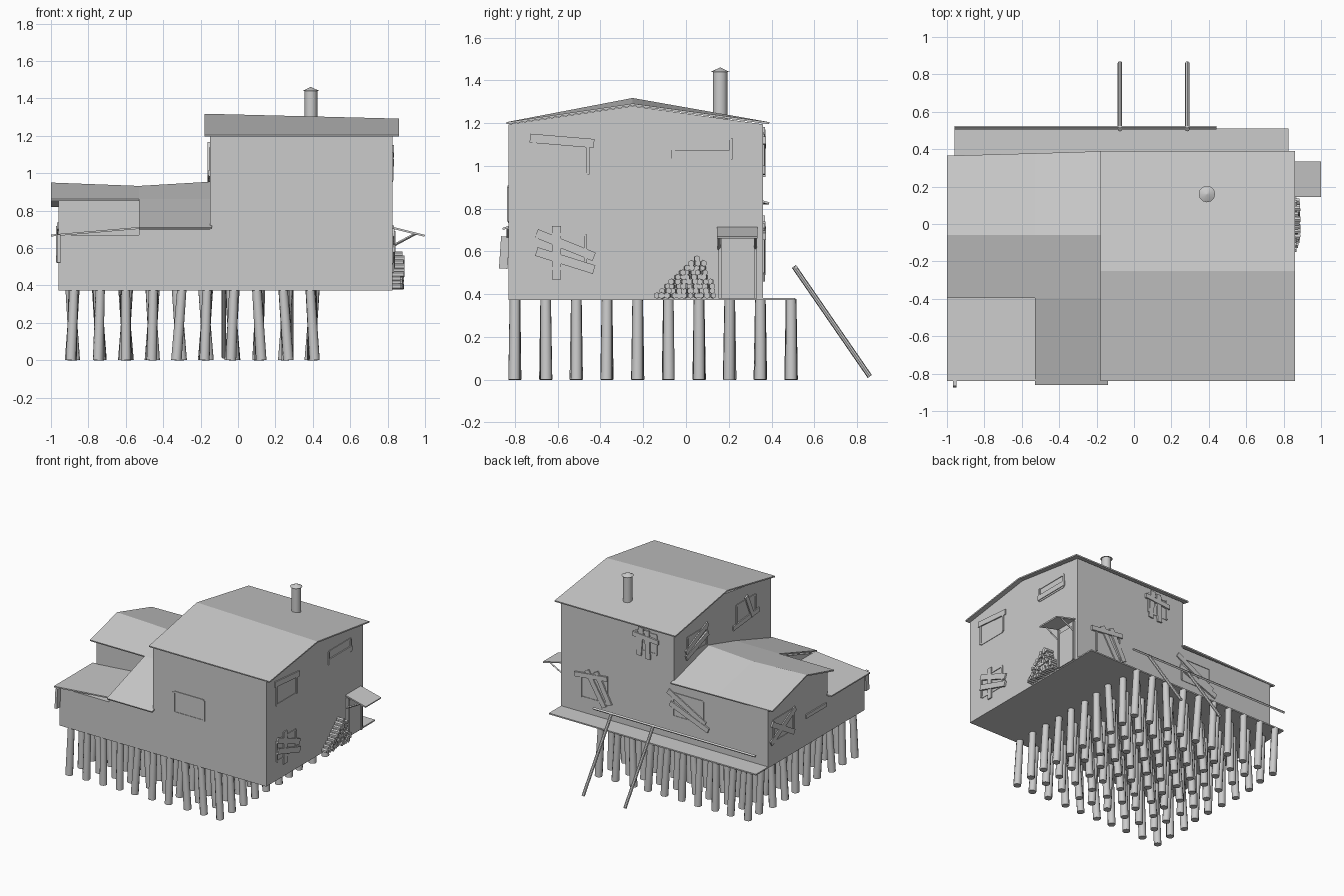
import bpy, bmesh, math, random
from mathutils import Vector, Matrix

random.seed(4)
if "Cube" in bpy.data.objects:
    bpy.data.objects.remove(bpy.data.objects["Cube"], do_unlink=True)

grey = bpy.data.materials.new("plain grey")
grey.use_nodes = True
colour = (0.6, 0.6, 0.6, 1)
grey.diffuse_color = colour
grey.node_tree.nodes["Principled BSDF"].inputs["Base Color"].default_value = colour


def finish(name, bm, smooth=False):
    bmesh.ops.recalc_face_normals(bm, faces=bm.faces)
    mesh = bpy.data.meshes.new(name)
    bm.to_mesh(mesh)
    bm.free()
    mesh.materials.append(grey)
    obj = bpy.data.objects.new(name, mesh)
    bpy.context.collection.objects.link(obj)
    if smooth:
        bpy.context.view_layer.objects.active = obj
        obj.select_set(True)
        bpy.ops.object.shade_smooth_by_angle(angle=math.radians(40))
        obj.select_set(False)
    return obj


def box(name, x, y, z):
    bm = bmesh.new()
    bmesh.ops.create_cube(bm, size=1)
    for v in bm.verts:
        v.co = [r[0] + (c + 0.5) * (r[1] - r[0]) for r, c in zip((x, y, z), v.co)]
    return finish(name, bm)


def block(name, x0, x1, profile):
    """Solid with a (y, z) outline swept along x."""
    bm = bmesh.new()
    face = bm.faces.new([bm.verts.new((x0, y, z)) for y, z in profile])
    out = bmesh.ops.extrude_face_region(bm, geom=[face])
    verts = [g for g in out["geom"] if isinstance(g, bmesh.types.BMVert)]
    bmesh.ops.translate(bm, verts=verts, vec=(x1 - x0, 0, 0))
    return finish(name, bm)


def sheet(name, rows, thick):
    """Thin roof through rows of points, hanging down by its thickness."""
    bm = bmesh.new()
    grid = [[bm.verts.new(p) for p in row] for row in rows]
    for a, b in zip(grid, grid[1:]):
        for i in range(len(a) - 1):
            bm.faces.new((a[i], b[i], b[i + 1], a[i + 1]))
    obj = finish(name, bm)
    if obj.data.polygons[0].normal.z < 0:
        obj.data.flip_normals()
    mod = obj.modifiers.new("thickness", "SOLIDIFY")
    mod.thickness, mod.offset = thick, -1
    return obj


def add_rod(bm, a, b, r, sides, r2=None):
    a, b = Vector(a), Vector(b)
    turn = (b - a).to_track_quat("Z", "Y").to_matrix().to_4x4()
    bmesh.ops.create_cone(bm, cap_ends=True, segments=sides, radius1=r,
                          radius2=r if r2 is None else r2, depth=(b - a).length,
                          matrix=Matrix.Translation((a + b) / 2) @ turn)


def planks(name, axis, at, out, items):
    """Boards on a wall; each item is (u0, z0, u1, z1, width)."""
    bm = bmesh.new()
    for i, (u0, z0, u1, z1, w) in enumerate(items):
        d = Vector((u1 - u0, z1 - z0))
        n = Vector((-d.y, d.x)).normalized() * w / 2
        ring = [(u0 + n.x, z0 + n.y), (u1 + n.x, z1 + n.y),
                (u1 - n.x, z1 - n.y), (u0 - n.x, z0 - n.y)]
        loops = []
        for depth in (at - out * 0.01, at + out * (0.009 + 0.003 * i)):
            loops.append([bm.verts.new((depth, u, z) if axis == "x" else (u, depth, z))
                          for u, z in ring])
        for loop in loops:
            bm.faces.new(loop)
        for k in range(4):
            j = (k + 1) % 4
            bm.faces.new((loops[0][k], loops[0][j], loops[1][j], loops[1][k]))
    return finish(name, bm)


def frame(name, axis, at, out, u0, u1, z0, z1, w=0.015):
    """Four thin window casings."""
    return planks(name, axis, at, out * 0.4, [
        (u0, z0, u1, z0, w), (u0, z1, u1, z1, w), (u0, z0, u0, z1, w), (u1, z0, u1, z1, w)])


# House walls
block("main_house", -0.15, 0.825, [(-0.83, 0.38), (0.36, 0.38), (0.36, 1.195),
                                   (-0.25, 1.28), (-0.83, 1.195)])
block("wing_back", -0.96, -0.14, [(-0.37, 0.38), (0.36, 0.38), (0.36, 0.82),
                                  (-0.06, 0.925), (-0.37, 0.855)])
block("wing_front", -0.53, -0.14, [(-0.83, 0.38), (-0.3, 0.38), (-0.3, 0.86),
                                   (-0.4, 0.84), (-0.83, 0.7)])
block("lean_to", -0.96, -0.52, [(-0.83, 0.38), (-0.36, 0.38), (-0.36, 0.67), (-0.83, 0.67)])
box("deck", (-0.96, 0.825), (-0.83, 0.51), (0.373, 0.383))

# Roofs
sheet("main_roof", [[(x, -0.84, 1.205), (x, -0.25, top), (x, 0.39, 1.205)]
                    for x, top in ((-0.18, 1.318), (0.86, 1.292))], 0.01)
sheet("wing_roof", [[(x, -0.395, 0.862), (x, -0.06, top), (x, back, 0.83)]
                    for x, top, back in ((-1, 0.95, 0.365), (-0.53, 0.932, 0.378),
                                         (-0.14, 0.955, 0.39))], 0.01)
sheet("wing_front_roof", [[(x, -0.86, 0.71), (x, -0.395, 0.862)] for x in (-0.53, -0.14)], 0.01)
sheet("lean_to_roof", [[(x, -0.84, z), (x, -0.36, z)] for x, z in ((-1, 0.672), (-0.53, 0.712))], 0.01)

# Chimney
bm = bmesh.new()
add_rod(bm, (0.39, 0.16, 1.15), (0.39, 0.16, 1.44), 0.034, 12)
add_rod(bm, (0.39, 0.16, 1.44), (0.39, 0.16, 1.46), 0.044, 12, 0.003)
finish("chimney", bm, True)

# Stilts on a leaning grid
bm = bmesh.new()
for i in range(10):
    for j in range(10):
        x, y = -0.885 + i * 0.1425, -0.8 + j * 0.1435
        lean = random.uniform(-0.015, 0.015)
        add_rod(bm, (x + lean, y + random.uniform(-0.004, 0.004), 0),
                (x - lean, y, 0.378), 0.028, 10, 0.025)
finish("stilts", bm, True)

# Back rail and its long props
bm = bmesh.new()
for x0, x1 in ((0.44, 0.05), (0.05, -0.34), (-0.34, -0.72), (-0.72, -0.96)):
    add_rod(bm, (x0, 0.515, 0.525), (x1, 0.515, 0.525), 0.01, 4)
for x in (-0.075, 0.285):
    add_rod(bm, (x, 0.505, 0.53), (x, 0.86, 0.015), 0.012, 8)
finish("rail_and_props", bm)

# Side door with canopy and brackets
box("door", (0.81, 0.833), (0.165, 0.325), (0.38, 0.66))
for y in (0.16, 0.325):
    box("door_jamb", (0.81, 0.842), (y - 0.008, y + 0.008), (0.38, 0.69))
sheet("door_canopy", [[(0.82, y, 0.715), (1.0, y, 0.67)] for y in (0.145, 0.335)], 0.01)
bm = bmesh.new()
for y in (0.155, 0.325):
    add_rod(bm, (0.825, y, 0.61), (0.95, y, 0.677), 0.007, 4)
finish("canopy_brackets", bm)

# Log pile: rows that narrow towards the peak
bm = bmesh.new()
for row in range(9):
    z, t = 0.394 + row * 0.0215, row / 8
    y, end = -0.135 + 0.185 * t, 0.15 - 0.075 * t
    while y <= end:
        add_rod(bm, (0.82, y, z), (random.uniform(0.865, 0.89), y + random.uniform(-0.006, 0.006), z),
                random.uniform(0.013, 0.016), 6)
        y += 0.026
finish("log_pile", bm)

# Boarded windows on the right-hand gable wall
frame("gable_window_low", "x", 0.825, 1, -0.7, -0.47, 0.52, 0.68)
planks("gable_boards_low", "x", 0.825, 1, [(-0.605, 0.47, -0.605, 0.72, 0.042),
       (-0.7, 0.685, -0.43, 0.575, 0.042), (-0.7, 0.6, -0.43, 0.515, 0.042)])
frame("gable_window_high", "x", 0.825, 1, -0.71, -0.46, 0.96, 1.12)
planks("gable_board_high", "x", 0.825, 1, [(-0.73, 1.13, -0.43, 1.105, 0.042)])
frame("gable_window_back", "x", 0.825, 1, -0.06, 0.21, 1.03, 1.13)
planks("gable_board_back", "x", 0.825, 1, [(-0.07, 1.055, 0.22, 1.055, 0.04)])

# Windows on the front and back walls
frame("front_window", "y", -0.83, -1, 0.03, 0.29, 0.74, 0.9)
frame("back_window_high", "y", 0.36, 1, 0.0, 0.17, 1.0, 1.15)
planks("back_boards_high", "y", 0.36, 1, [(0.15, 0.96, 0.13, 1.18, 0.04),
       (0.07, 0.95, 0.08, 1.17, 0.04), (-0.02, 1.1, 0.2, 1.12, 0.035)])
frame("back_window_low", "y", 0.36, 1, 0.43, 0.65, 0.5, 0.68)
planks("back_boards_low", "y", 0.36, 1, [(0.6, 0.72, 0.45, 0.47, 0.04),
       (0.52, 0.73, 0.4, 0.5, 0.04), (0.7, 0.67, 0.42, 0.7, 0.035)])
frame("wing_back_window", "y", 0.36, 1, -0.4, -0.14, 0.56, 0.74)
planks("wing_back_boards", "y", 0.36, 1, [(-0.1, 0.75, -0.42, 0.57, 0.04),
                                          (-0.12, 0.66, -0.45, 0.53, 0.04)])

# Windows on the left-hand walls
frame("wing_end_window", "x", -0.96, -1, 0.05, 0.3, 0.55, 0.72)
planks("wing_end_boards", "x", -0.96, -1, [(0.33, 0.55, 0.03, 0.72, 0.04),
       (0.32, 0.7, 0.05, 0.54, 0.04)])
planks("wing_end_shelf", "x", -0.96, -1, [(-0.1, 0.6, -0.35, 0.6, 0.03)])
frame("upper_window_back", "x", -0.15, -1, -0.04, 0.2, 0.97, 1.11)
planks("upper_boards_back", "x", -0.15, -1, [(0.22, 1.0, -0.05, 1.13, 0.04),
                                            (0.22, 0.96, -0.05, 1.06, 0.04)])
frame("upper_window_front", "x", -0.15, -1, -0.64, -0.4, 0.98, 1.13)
planks("upper_boards_front", "x", -0.15, -1, [(-0.36, 0.97, -0.68, 1.0, 0.035),
                                             (-0.6, 0.98, -0.52, 1.16, 0.035)])
planks("loose_corner_board", "x", -0.96, -1, [(-0.845, 0.67, -0.855, 0.52, 0.04)])
